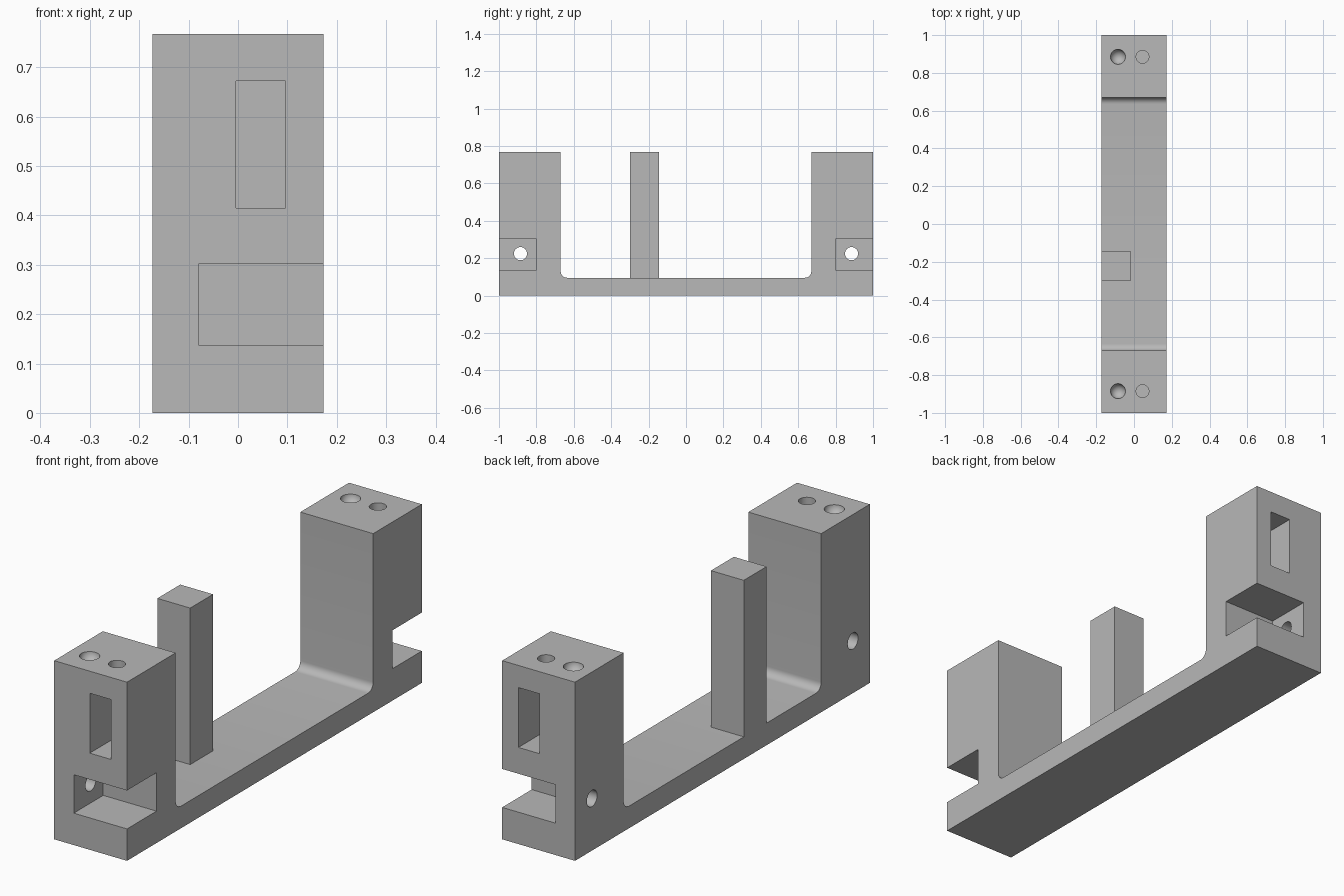
import bpy
import bmesh
from math import pi, sin, cos
from mathutils import Matrix, Vector

cube = bpy.data.objects.get("Cube")
if cube:
    bpy.data.objects.remove(cube, do_unlink=True)

HALF_W, HEIGHT, PLATE = 0.173, 0.767, 0.095
INNER, FILLET, HOLE_Y = 0.67, 0.035, 0.885

grey = bpy.data.materials.new("plain grey")
grey.use_nodes = True
colour = (0.48, 0.48, 0.48, 1)
grey.diffuse_color = colour
grey.node_tree.nodes["Principled BSDF"].inputs["Base Color"].default_value = colour


def make_object(name, bm):
    bmesh.ops.recalc_face_normals(bm, faces=bm.faces)
    mesh = bpy.data.meshes.new(name)
    bm.to_mesh(mesh)
    bm.free()
    mesh.materials.append(grey)
    obj = bpy.data.objects.new(name, mesh)
    bpy.context.collection.objects.link(obj)
    return obj


def box(name, low, high):
    low, high = Vector(low), Vector(high)
    bm = bmesh.new()
    bmesh.ops.create_cube(bm, size=1, matrix=Matrix.Translation((low + high) / 2)
                          @ Matrix.Diagonal((*(high - low), 1)))
    return make_object(name, bm)


def cylinder(name, centre, radius, length, along_x=False):
    bm = bmesh.new()
    turn = Matrix.Rotation(pi / 2 if along_x else 0, 4, "Y")
    bmesh.ops.create_cone(bm, cap_ends=True, segments=32, radius1=radius, radius2=radius,
                          depth=length, matrix=Matrix.Translation(centre) @ turn)
    return make_object(name, bm)


def ball(name, centre, radius):
    bm = bmesh.new()
    bmesh.ops.create_uvsphere(bm, u_segments=32, v_segments=16, radius=radius,
                              matrix=Matrix.Translation(centre))
    return make_object(name, bm)


def cut(target, cutter):
    cutter.hide_render = True
    mod = target.modifiers.new("cut", "BOOLEAN")
    mod.operation, mod.solver, mod.object = "DIFFERENCE", "EXACT", cutter
    bpy.context.view_layer.objects.active = target
    bpy.ops.object.modifier_apply(modifier=mod.name)
    bpy.data.objects.remove(cutter, do_unlink=True)


# U-shaped bracket: half the side profile, mirrored and extruded across the width
half = [(1, 0), (1, HEIGHT), (INNER, HEIGHT)]
for i in range(9):
    a = i / 8 * pi / 2
    half.append((INNER - FILLET + FILLET * cos(a), PLATE + FILLET - FILLET * sin(a)))
profile = half + [(-y, z) for y, z in reversed(half)]
bm = bmesh.new()
face = bm.faces.new([bm.verts.new((-HALF_W, y, z)) for y, z in profile])
sweep = bmesh.ops.extrude_face_region(bm, geom=[face])
bmesh.ops.translate(bm, vec=(2 * HALF_W, 0, 0),
                    verts=[v for v in sweep["geom"] if isinstance(v, bmesh.types.BMVert)])
bracket = make_object("bracket", bm)

# Matching cut-outs in both end blocks
for s in (-1, 1):
    y_in, y_out = sorted((s * 0.8, s * 1.1))
    cut(bracket, box("corner_notch", (-0.08, y_in, 0.137), (0.3, y_out, 0.302)))
    cut(bracket, box("end_slot", (-0.004, y_in, 0.415), (0.096, y_out, 0.672)))
    cut(bracket, cylinder("side_hole", (-0.15, s * HOLE_Y, 0.224), 0.035, 0.2, True))
    cut(bracket, cylinder("top_hole", (0.045, s * HOLE_Y, 0.71), 0.034, 0.2))
    cut(bracket, ball("top_dimple", (-0.085, s * HOLE_Y, HEIGHT + 0.003), 0.04))

# Upright post on the plate
post = box("post", (-HALF_W, -0.3, PLATE), (-0.017, -0.145, HEIGHT))

bpy.ops.object.select_all(action="DESELECT")
bracket.select_set(True)
bpy.context.view_layer.objects.active = bracket
bpy.ops.object.shade_smooth_by_angle(angle=pi / 6)
